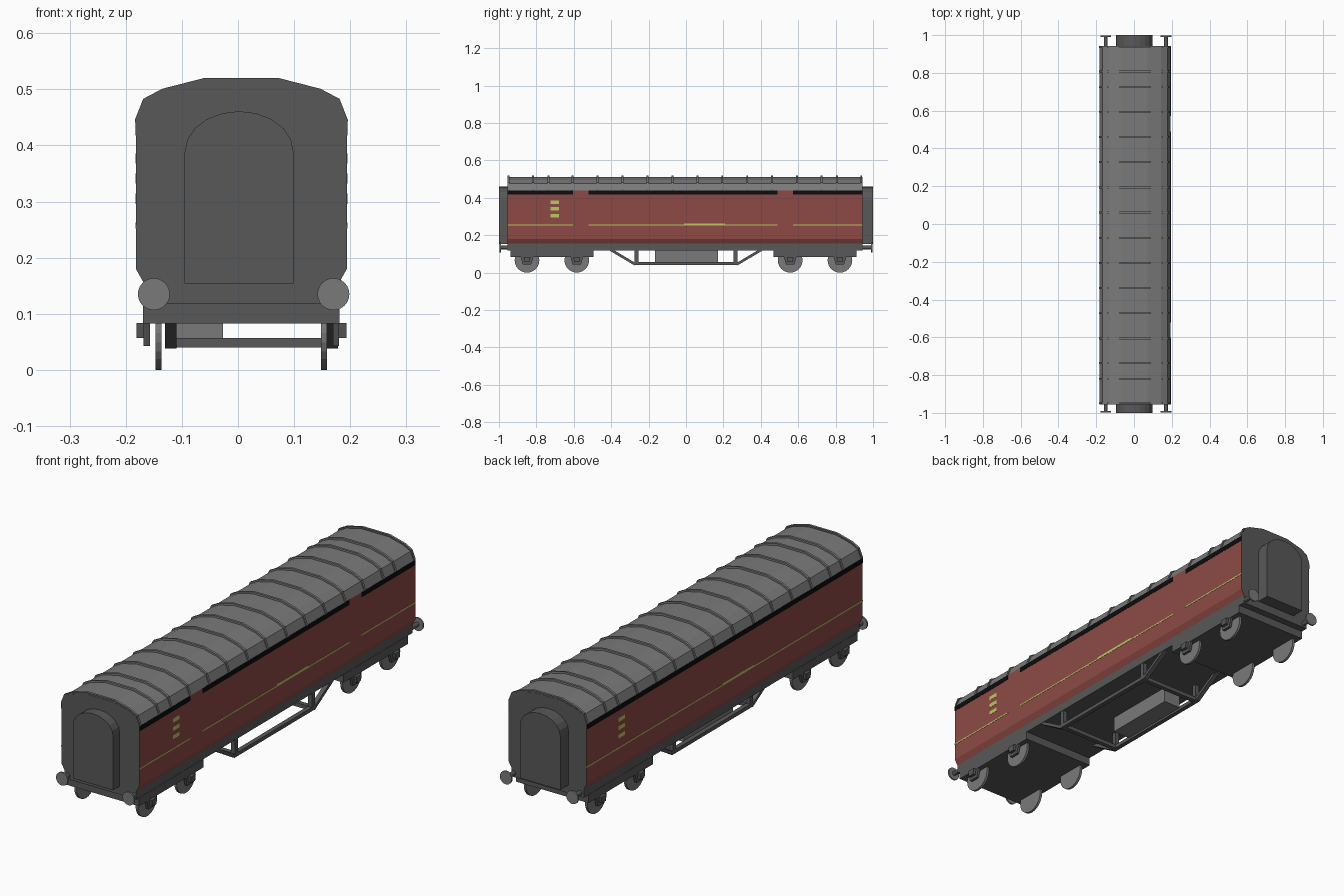
import bpy, bmesh, math

if "Cube" in bpy.data.objects:
    bpy.data.objects.remove(bpy.data.objects["Cube"])

CX, CY = 0.006, -0.006            # centre of the coach body
Y0, Y1 = -0.955, 0.943            # body ends


def material(name, rgb):
    m = bpy.data.materials.new(name)
    lin = [((c / 255 + 0.055) / 1.055) ** 2.4 if c > 10 else c / 255 / 12.92 for c in rgb]
    m.diffuse_color = (*lin, 1)
    m.use_nodes = True
    m.node_tree.nodes["Principled BSDF"].inputs["Base Color"].default_value = m.diffuse_color
    return m


DARK = material("dark_grey", (88, 88, 88))
LIGHT = material("light_grey", (122, 122, 122))
RED = material("maroon", (142, 74, 70))
YELLOW = material("yellow", (190, 198, 98))
BLACK = material("black", (12, 12, 12))


def prism(name, pts, a, b, mat, axis="y"):
    """Extrude a closed profile from a to b; profile is (x, z) or, for axis x, (y, z)."""
    bm = bmesh.new()
    rings = []
    for t in (a, b):
        rings.append([bm.verts.new((u, t, v) if axis == "y" else (t, u, v)) for u, v in pts])
        bm.faces.new(rings[-1])
    n = len(pts)
    for i in range(n):
        j = (i + 1) % n
        bm.faces.new((rings[0][i], rings[0][j], rings[1][j], rings[1][i]))
    bmesh.ops.recalc_face_normals(bm, faces=bm.faces)
    me = bpy.data.meshes.new(name)
    bm.to_mesh(me)
    bm.free()
    me.materials.append(mat)
    ob = bpy.data.objects.new(name, me)
    bpy.context.collection.objects.link(ob)
    return ob


def box(name, x0, x1, y0, y1, z0, z1, mat):
    return prism(name, [(x0, z0), (x1, z0), (x1, z1), (x0, z1)], y0, y1, mat)


def circle(cu, cv, r, n=24):
    return [(cu + r * math.cos(2 * math.pi * i / n), cv + r * math.sin(2 * math.pi * i / n))
            for i in range(n)]


def mirrored(half):
    """Right-hand half profile, bottom to top, completed on the left."""
    return [(CX + x, z) for x, z in half] + [(CX - x, z) for x, z in reversed(half)]


# Body shell: grey ends and floor, maroon sides
body = prism("body_shell", mirrored([(0.174, 0.155), (0.188, 0.18), (0.188, 0.44)]), Y0, Y1, DARK)
body.data.materials.append(RED)
for p in body.data.polygons:
    if abs(p.normal.x) > 0.5:
        p.material_index = 1

# Roof with grey ends, and raised ribs
roof = prism("roof", mirrored([(0.188, 0.44), (0.172, 0.477), (0.137, 0.495), (0.066, 0.512)]),
             Y0, Y1, LIGHT)
roof.data.materials.append(DARK)
for p in roof.data.polygons:
    if abs(p.normal.y) > 0.5:
        p.material_index = 1
rib_half = [(0.189, 0.44), (0.190, 0.445), (0.175, 0.483), (0.141, 0.501), (0.067, 0.520)]
rib_ys = [-0.6 + i * 1.2 / 9 for i in range(10)] + [s * y for s in (-1, 1) for y in (0.73, 0.813, 0.943)]
for y in rib_ys:
    rib = prism("roof_rib", mirrored(rib_half), y + CY - 0.005, y + CY + 0.005, LIGHT)
    if abs(y) > 0.9:
        rib.data.materials.append(DARK)
        for p in rib.data.polygons:
            if abs(p.normal.y) > 0.5:
                p.material_index = 1

# Underframe
box("underframe", CX - 0.174, CX + 0.174, Y0, Y1, 0.118, 0.155, DARK)

# Gangway connections with arched tops
arch = [(0.002 + 0.097 * math.cos(math.pi * i / 10), 0.388 + 0.073 * math.sin(math.pi * i / 10))
        for i in range(11)]
gangway = [(-0.095, 0.154), (0.099, 0.154)] + arch
prism("front_gangway", gangway, -1.0, Y0 + 0.005, DARK)
prism("rear_gangway", gangway, Y1 - 0.005, 1.0, DARK)

# Buffers
for end, y in ((-1, Y0), (1, Y1)):
    for s in (-1, 1):
        x = 0.010 + s * 0.160
        prism("buffer_shaft", circle(x, 0.135, 0.010, 12), y, end * 0.992, DARK)
        prism("buffer_head", circle(x, 0.135, 0.0285), end * 0.990, end * 0.997, LIGHT)

# Bogies: frame block, wheels and axle boxes
for yc in (-0.717, 0.690):
    box("bogie_frame", CX - 0.175, CX + 0.175, yc - 0.222, yc + 0.222, 0.083, 0.119, DARK)
    for dy in (-0.133, 0.133):
        y = yc + dy
        for s in (-1, 1):
            prism("wheel", circle(y, 0.066, 0.066), CX + s * 0.142, CX + s * 0.153, LIGHT, "x")
            prism("axle_guard", [(y - 0.022, 0.043), (y + 0.022, 0.043), (y + 0.034, 0.084),
                                 (y - 0.034, 0.084)], CX + s * 0.163, CX + s * 0.174, DARK, "x")
            prism("axle_box", [(y - 0.014, 0.057), (y + 0.014, 0.057), (y + 0.018, 0.084),
                               (y - 0.018, 0.084)], CX + s * 0.173, CX + s * 0.187, DARK, "x")

# Truss frames under the floor
for x0, x1 in ((-0.130, -0.110), (0.158, 0.178)):
    box("truss_bottom_bar", x0, x1, -0.275, 0.280, 0.040, 0.056, DARK)
    for s in (-1, 1):
        y = s * 0.265
        box("truss_post", x0, x1, y - 0.010, y + 0.010, 0.045, 0.120, DARK)
        prism("truss_diagonal", [(s * 0.275, 0.038), (s * 0.275, 0.054),
                                 (s * 0.385, 0.120), (s * 0.412, 0.120)], x0, x1, DARK, "x")
for y in (-0.265, 0.265):
    box("truss_cross_bar", -0.112, 0.160, y - 0.010, y + 0.010, 0.040, 0.057, DARK)

# Equipment box
box("equipment_box", -0.110, -0.027, -0.166, 0.171, 0.050, 0.119, LIGHT)


# Painted side details as thin plates
def plate(name, s, y0, y1, z0, z1, mat):
    x = CX + s * 0.188
    box(name, x - 0.001, x + 0.001, y0, y1, z0, z1, mat)


spans = {1: ((Y0, -0.605), (-0.522, 0.49), (0.572, Y1)), -1: ((Y0, Y1),)}
for s in (1, -1):
    for a, b in spans[s]:
        plate("cornice_stripe", s, a, b, 0.418, 0.44, BLACK)
        plate("waist_stripe", s, a, b, 0.252, 0.258, YELLOW)
    for z in (0.305, 0.341, 0.377):
        a, b = sorted((s * -0.725, s * -0.680))
        plate("side_marking", s, a, b, z - 0.009, z + 0.009, YELLOW)
    a, b = sorted((s * -0.010, s * 0.208))
    plate("waist_marking", s, a, b, 0.252, 0.263, YELLOW)
